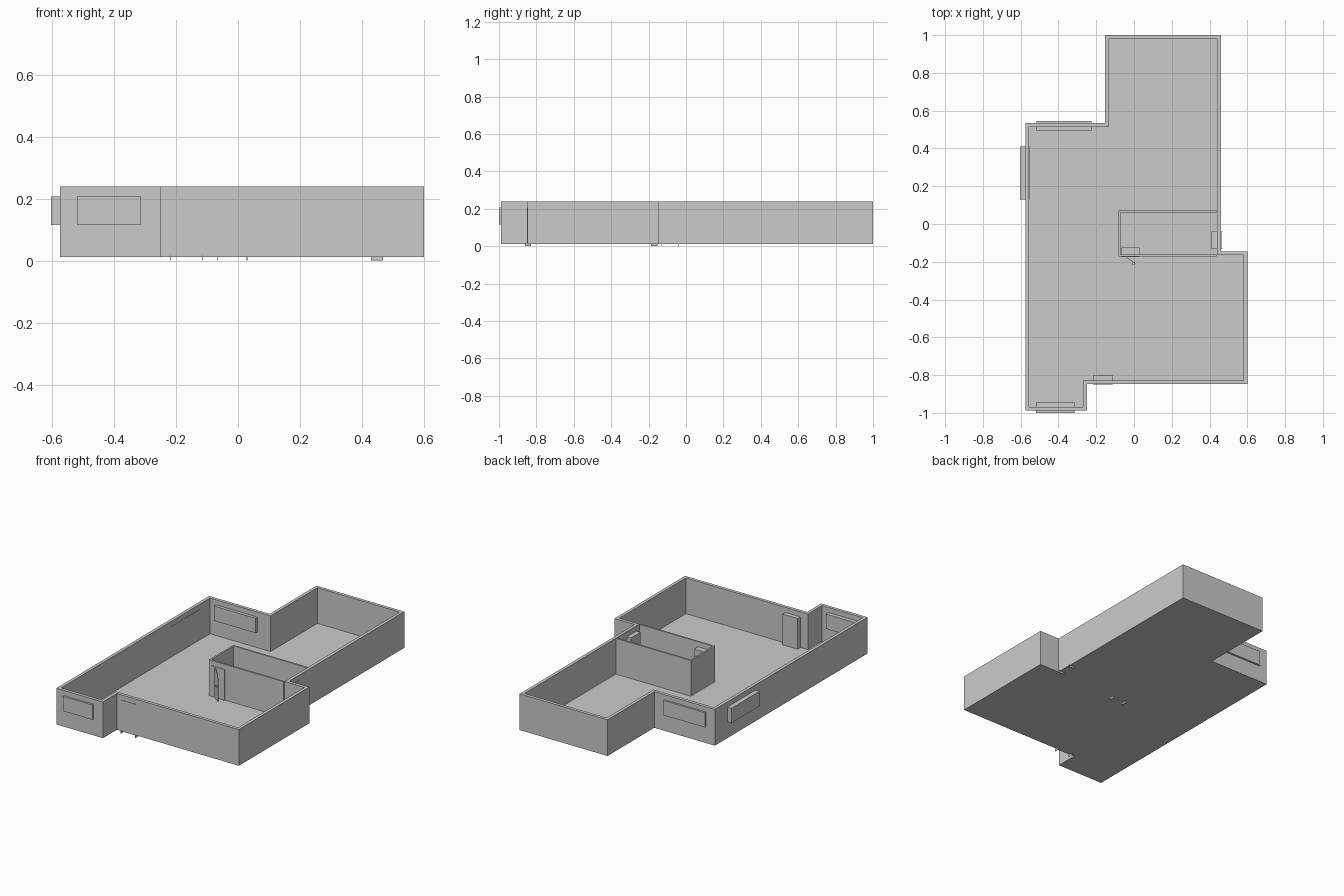
import bpy, bmesh, math
from mathutils import Vector

if "Cube" in bpy.data.objects:
    bpy.data.objects.remove(bpy.data.objects["Cube"])

FLOOR, BASE, TOP = 0.015, 0.012, 0.24


def make(name, bm):
    bmesh.ops.recalc_face_normals(bm, faces=bm.faces)
    mesh = bpy.data.meshes.new(name)
    bm.to_mesh(mesh)
    bm.free()
    ob = bpy.data.objects.new(name, mesh)
    bpy.context.collection.objects.link(ob)
    return ob


def box(name, x, y, z):
    bm = bmesh.new()
    bmesh.ops.create_cube(bm, size=1)
    for v in bm.verts:
        for i, (a, b) in enumerate((x, y, z)):
            v.co[i] = (a + b) / 2 + v.co[i] * (b - a)
    return make(name, bm)


def prism(name, points, offset):
    bm = bmesh.new()
    face = bm.faces.new([bm.verts.new(p) for p in points])
    out = bmesh.ops.extrude_face_region(bm, geom=[face], use_keep_orig=True)
    verts = [g for g in out["geom"] if isinstance(g, bmesh.types.BMVert)]
    bmesh.ops.translate(bm, verts=verts, vec=offset)
    return make(name, bm)


def wall(name, path, thick, z0, z1, closed):
    # right-angled wall run, thickened to the left of the path
    n = len(path)
    pts = [Vector(p) for p in path]

    def normal(i):
        d = (pts[(i + 1) % n] - pts[i % n]).normalized()
        return Vector((-d.y, d.x))

    bm = bmesh.new()
    rings = []
    for i, p in enumerate(pts):
        off = Vector((0, 0))
        if closed or i > 0:
            off += normal((i - 1) % n)
        if closed or i < n - 1:
            off += normal(i)
        q = p + off * thick
        rings.append([bm.verts.new((*c, z)) for c, z in
                      ((p, z0), (p, z1), (q, z1), (q, z0))])
    for i in range(n if closed else n - 1):
        a, b = rings[i], rings[(i + 1) % n]
        for k in range(4):
            m = (k + 1) % 4
            bm.faces.new((a[k], a[m], b[m], b[k]))
    if not closed:
        bm.faces.new(rings[0])
        bm.faces.new(rings[-1])
    return make(name, bm)


# Floor slab and outer walls share one outline
outline = [(-0.575, -0.988), (-0.25, -0.988), (-0.25, -0.848), (0.6, -0.848),
           (0.6, -0.145), (0.46, -0.145), (0.46, 1.0), (-0.153, 1.0),
           (-0.153, 0.534), (-0.575, 0.534)]
wall("outer_walls", outline, 0.02, BASE, TOP, True)
prism("floor", [(x, y, BASE) for x, y in outline], (0, 0, FLOOR - BASE))

# Small inner room
wall("inner_room_walls", [(0.438, 0.071), (-0.083, 0.071), (-0.083, -0.172), (0.438, -0.172)],
     0.011, BASE, TOP, False)

# Windows: boxes set through the walls
WZ = (0.115, 0.208)
box("front_window", (-0.52, -0.315), (-1.0, -0.943), WZ)
box("back_window", (-0.515, -0.224), (0.495, 0.546), WZ)
box("side_window", (-0.604, -0.553), (0.13, 0.41), WZ)

# Doors: boxes set through the walls
DZ = (BASE, 0.208)
box("front_door", (-0.218, -0.113), (-0.851, -0.80), DZ)
box("inner_room_door", (-0.066, 0.03), (-0.175, -0.124), DZ)
box("side_door", (0.41, 0.462), (-0.133, -0.04), DZ)

# Thin frame feet below the doors
FZ = (0.0, 0.016)
for x in (-0.218, -0.115):
    box("front_door_foot", (x, x + 0.002), (-0.86, -0.828), FZ)
for x in (-0.066, 0.028):
    box("inner_room_door_foot", (x, x + 0.002), (-0.187, -0.152), FZ)
for y in (-0.133, -0.042):
    box("side_door_foot", (0.43, 0.468), (y, y + 0.002), FZ)

# Open door leaf with a rounded upper corner
hinge, tip = Vector((-0.045, -0.173)), Vector((0.008, -0.212))
arc = [(math.sin(t), 0.16 + 0.045 * math.cos(t)) for t in
       [math.pi / 2 * i / 6 for i in range(7)]]
profile = [(0, FLOOR)] + arc + [(1, FLOOR)]
prism("open_door_leaf", [(*hinge.lerp(tip, u), z) for u, z in profile], (0.0015, 0.002, 0))

# Door handle
handle = hinge.lerp(tip, 0.88)
box("door_handle", (handle.x - 0.012, handle.x + 0.004), (handle.y - 0.006, handle.y + 0.006),
    (0.105, 0.112))
